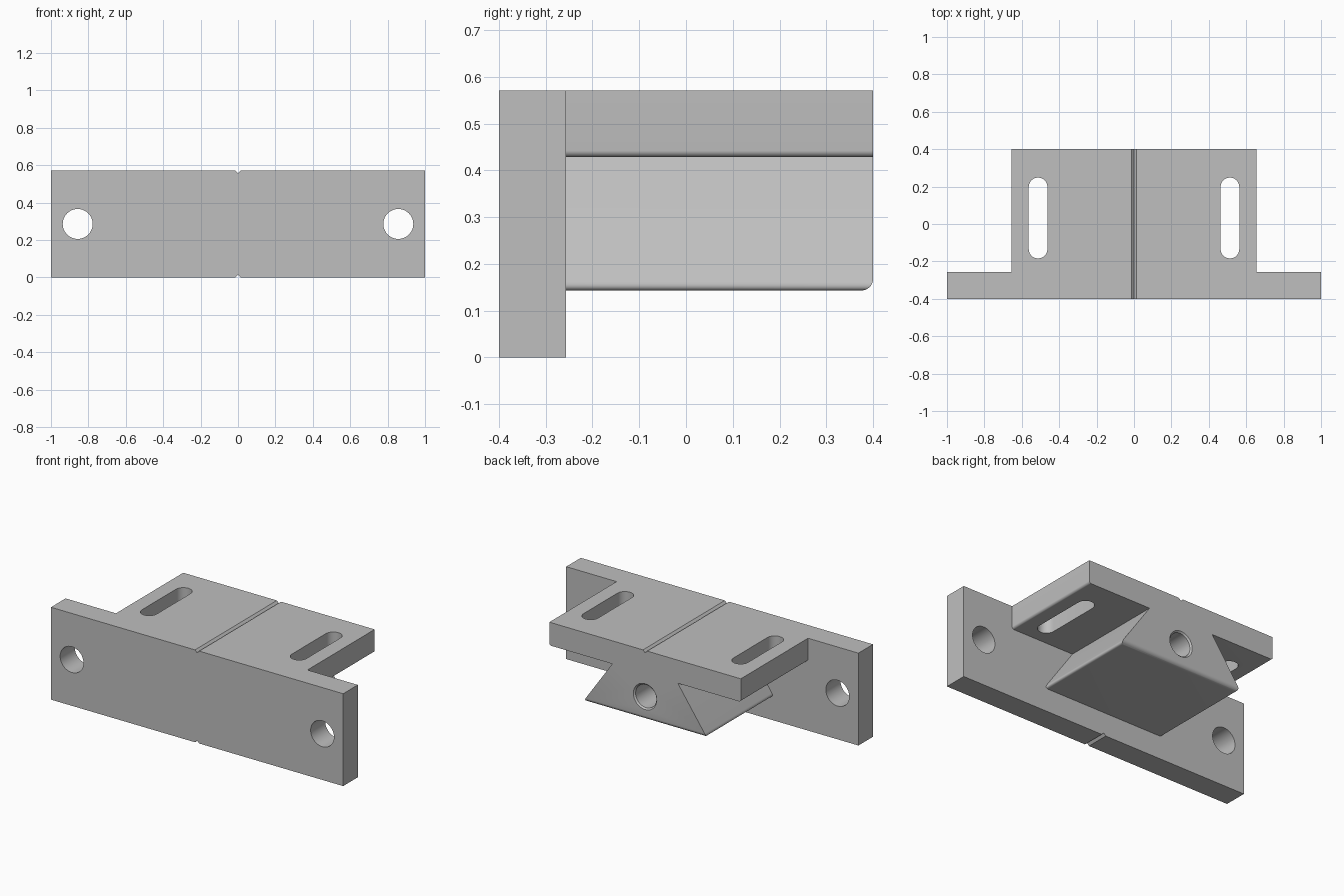
import bpy, bmesh, math
from mathutils import Matrix, Vector

cube = bpy.data.objects.get("Cube")
if cube:
    bpy.data.objects.remove(cube, do_unlink=True)

U = 1 / 7                      # wall thickness, the module of the whole part
TOP, BACK = 4 * U, 0.4
DECK_X, NECK_X, FOOT_X = 0.655, 0.224, 0.424
FILLET = 0.0143

grey = bpy.data.materials.new("machined grey")
grey.use_nodes = True
grey.diffuse_color = (0.52, 0.52, 0.52, 1)
grey.node_tree.nodes["Principled BSDF"].inputs["Base Color"].default_value = (0.52, 0.52, 0.52, 1)


def make(name, bm):
    bmesh.ops.recalc_face_normals(bm, faces=bm.faces)
    mesh = bpy.data.meshes.new(name)
    bm.to_mesh(mesh)
    bm.free()
    mesh.materials.append(grey)
    obj = bpy.data.objects.new(name, mesh)
    bpy.context.collection.objects.link(obj)
    return obj


def extrude_y(profile, y0, y1):
    """Solid from an x-z outline swept from y0 to y1."""
    bm = bmesh.new()
    face = bm.faces.new([bm.verts.new((x, y0, z)) for x, z in profile])
    swept = bmesh.ops.extrude_face_region(bm, geom=[face])["geom"]
    verts = [v for v in swept if isinstance(v, bmesh.types.BMVert)]
    bmesh.ops.translate(bm, verts=verts, vec=(0, y1 - y0, 0))
    return bm


def round_edges(bm, x, z, offset):
    """Round the lengthwise edges found at +-x and height z."""
    edges = [e for e in bm.edges if all(
        abs(abs(v.co.x) - x) < 1e-4 and abs(v.co.z - z) < 1e-4 for v in e.verts)]
    bmesh.ops.bevel(bm, geom=edges, offset=offset, offset_type='OFFSET',
                    segments=8, profile=0.5, affect='EDGES')


def cone(bm, r1, r2, depth, centre, axis):
    turn = Vector((0, 0, 1)).rotation_difference(Vector(axis)).to_matrix().to_4x4()
    bmesh.ops.create_cone(bm, cap_ends=True, segments=48, radius1=r1, radius2=r2,
                          depth=depth, matrix=Matrix.Translation(centre) @ turn)


def combine(target, tool, operation):
    mod = target.modifiers.new(tool.name, 'BOOLEAN')
    mod.operation, mod.solver, mod.object = operation, 'EXACT', tool
    bpy.context.view_layer.objects.active = target
    bpy.ops.object.modifier_apply(modifier=mod.name)
    bpy.data.objects.remove(tool, do_unlink=True)


# Front mounting plate
bracket = make("slide_bracket", extrude_y(
    [(-1, 0), (1, 0), (1, TOP), (-1, TOP)], -BACK, -BACK + U))

# Deck with the dovetail rail below it
half = [(FOOT_X, U), (NECK_X, 3 * U), (DECK_X, 3 * U), (DECK_X, TOP)]
rail = extrude_y(half + [(-x, z) for x, z in reversed(half)], -BACK + U / 2, BACK)
round_edges(rail, DECK_X, 3 * U, FILLET)
foot_angle = math.atan2(2 * U, FOOT_X - NECK_X)
round_edges(rail, FOOT_X, U, FILLET / math.tan(foot_angle / 2))
combine(bracket, make("dovetail_deck", rail), 'UNION')

# Centre marking grooves on the top and bottom
for z in (0, TOP):
    r = FILLET
    groove = extrude_y([(-r, z), (0, z - r), (r, z), (0, z + r)], -0.5, 0.5)
    if z == 0:
        bmesh.ops.scale(groove, vec=(1, 0.9, 1), verts=groove.verts)
    combine(bracket, make("centre_groove", groove), 'DIFFERENCE')

for side in (-1, 1):
    # Bolt holes through the plate
    bm = bmesh.new()
    cone(bm, 0.08, 0.08, 0.4, (side * 6 * U, -BACK + U / 2, 2 * U), (0, 1, 0))
    combine(bracket, make("bolt_hole", bm), 'DIFFERENCE')

    # Adjusting slots through the deck
    bm = bmesh.new()
    r, y0, y1 = 0.05, -0.134, 0.198
    ring = []
    for centre, start in ((y1, 0), (y0, math.pi)):
        for i in range(17):
            a = start + math.pi * i / 16
            ring.append(bm.verts.new((side * 0.513 + r * math.cos(a),
                                      centre + r * math.sin(a), 0.3)))
    swept = bmesh.ops.extrude_face_region(bm, geom=[bm.faces.new(ring)])["geom"]
    bmesh.ops.translate(bm, vec=(0, 0, 0.4), verts=[
        v for v in swept if isinstance(v, bmesh.types.BMVert)])
    combine(bracket, make("deck_slot", bm), 'DIFFERENCE')

# Blind chamfered hole in the back of the dovetail
bm = bmesh.new()
cone(bm, 0.071, 0.071, 0.6, (0, BACK, 2 * U), (0, 1, 0))
combine(bracket, make("end_hole", bm), 'DIFFERENCE')
bm = bmesh.new()
cone(bm, 0.062, 0.089, 0.027, (0, BACK - 0.0045, 2 * U), (0, 1, 0))
combine(bracket, make("end_chamfer", bm), 'DIFFERENCE')

# Clean up and shade
bm = bmesh.new()
bm.from_mesh(bracket.data)
bmesh.ops.remove_doubles(bm, verts=bm.verts, dist=1e-5)
bmesh.ops.dissolve_limit(bm, angle_limit=0.01, verts=bm.verts, edges=bm.edges)
bm.to_mesh(bracket.data)
bm.free()
for o in bpy.context.selected_objects:
    o.select_set(False)
bracket.select_set(True)
bpy.context.view_layer.objects.active = bracket
bpy.ops.object.shade_smooth_by_angle(angle=math.radians(30))
